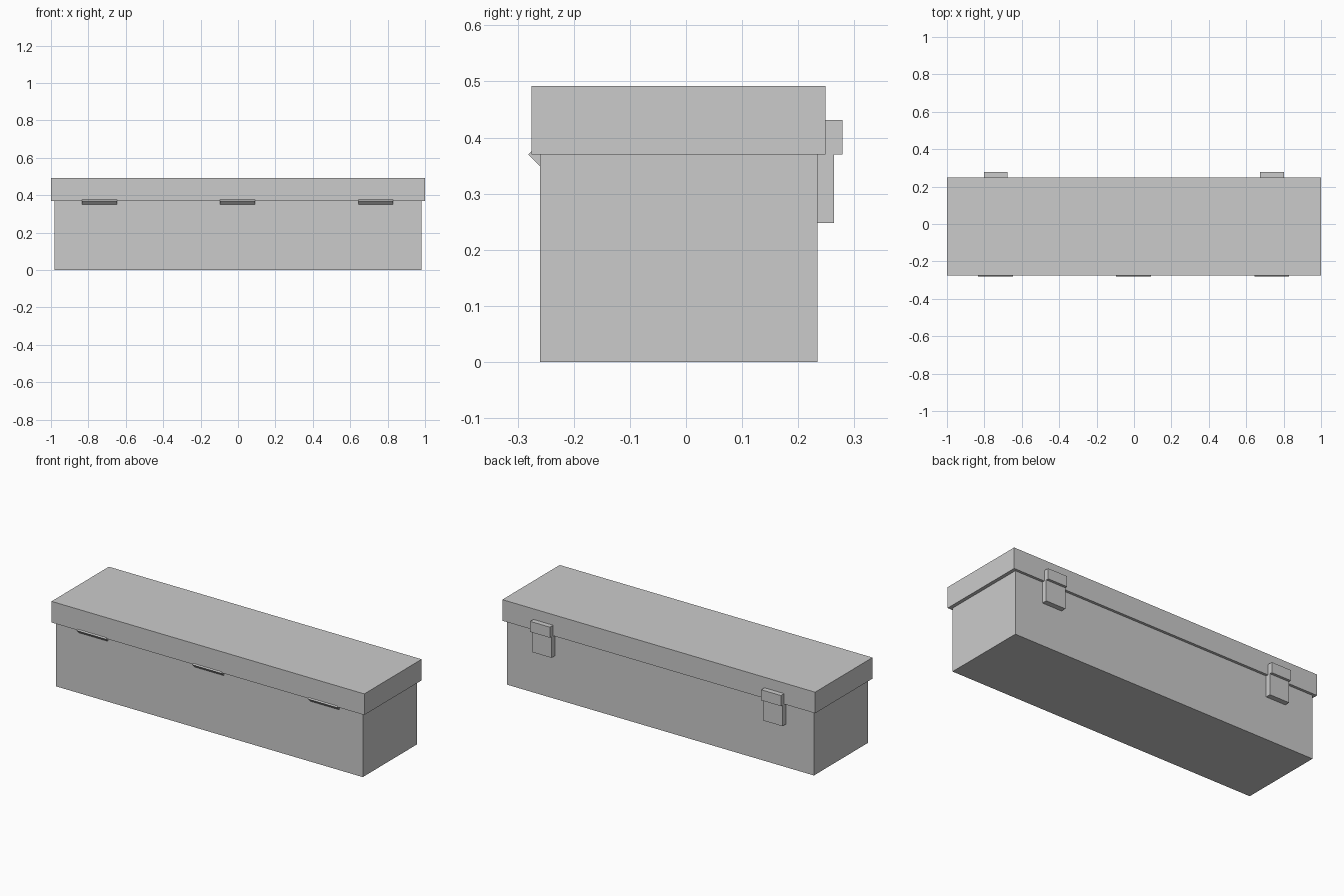
import bpy
from math import pi

if "Cube" in bpy.data.objects:
    bpy.data.objects.remove(bpy.data.objects["Cube"])


def box(name, x, y, z):
    """Box spanning the given (min, max) ranges."""
    spans = (x, y, z)
    bpy.ops.mesh.primitive_cube_add(size=1, location=[(a + b) / 2 for a, b in spans])
    ob = bpy.context.object
    ob.name = name
    ob.scale = [b - a for a, b in spans]
    bpy.ops.object.transform_apply(location=False, rotation=False, scale=True)
    return ob


SEAM = 0.37  # height where lid meets body

# Main case and overhanging lid
box("case_body", (-0.982, 0.980), (-0.260, 0.234), (0, SEAM))
box("lid", (-1, 1), (-0.275, 0.249), (SEAM, 0.492))

# Two-part latches
for side, x in (("left", -0.739), ("right", 0.738)):
    span = (x - 0.063, x + 0.063)
    box(f"latch_upper_{side}", span, (0.240, 0.279), (SEAM, 0.431))
    box(f"latch_lower_{side}", span, (0.225, 0.264), (0.248, SEAM))

# Four-sided hinge barrels along the opposite seam
for side, x in (("left", -0.741), ("middle", -0.002), ("right", 0.737)):
    bpy.ops.mesh.primitive_cylinder_add(vertices=4, radius=0.0215, depth=0.186,
                                        location=(x, -0.2595, SEAM),
                                        rotation=(0, pi / 2, 0))
    bpy.context.object.name = f"hinge_{side}"
